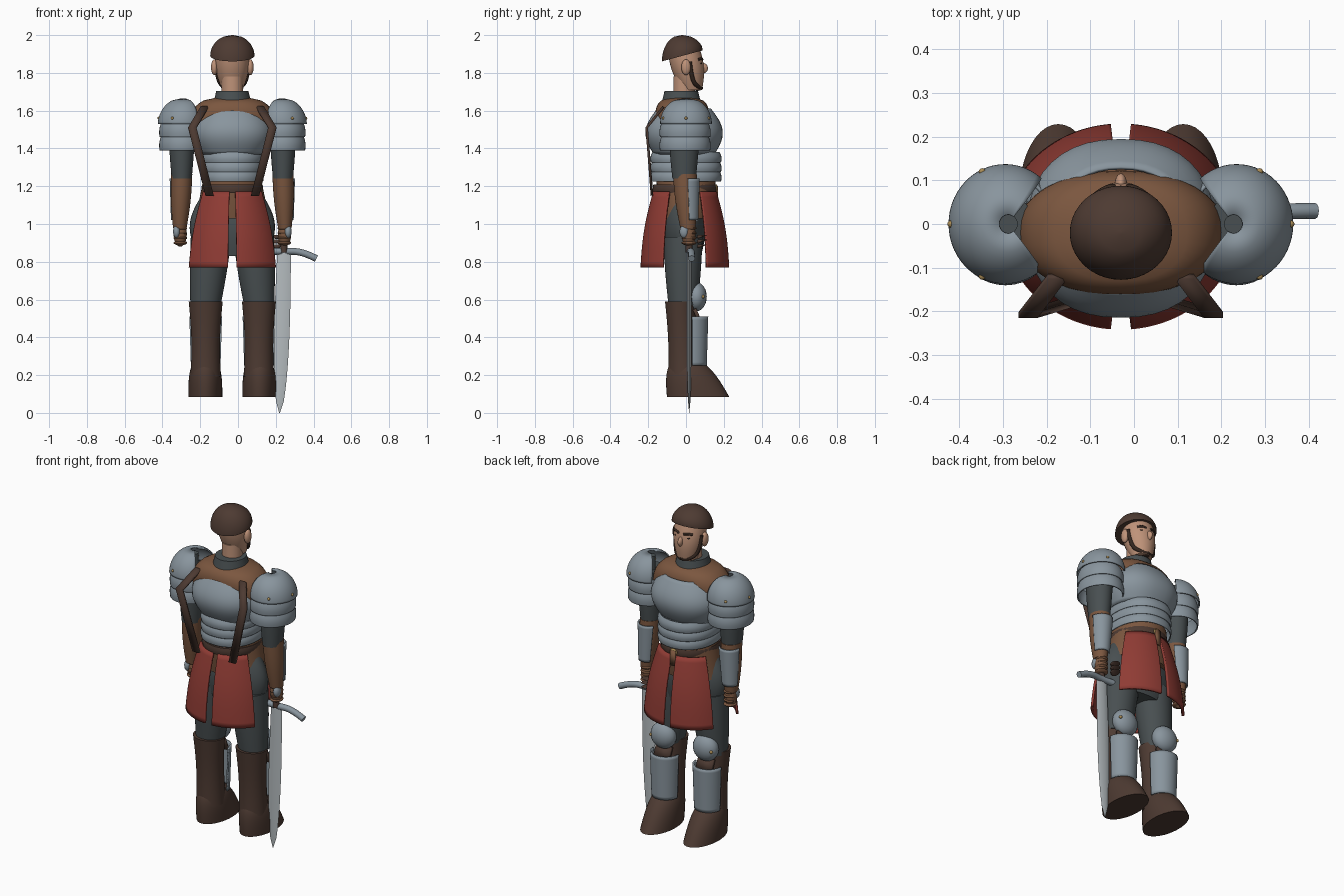
import bpy, bmesh
from math import copysign, cos, sin, pi, radians, sqrt

cube = bpy.data.objects.get("Cube")
if cube:
    bpy.data.objects.remove(cube, do_unlink=True)

CENTRE = -.03          # body centre line; the sword widens the left side


def material(name, *rgb):
    mat = bpy.data.materials.new(name)
    mat.use_nodes = True
    mat.diffuse_color = (*rgb, 1)
    shader = mat.node_tree.nodes["Principled BSDF"]
    shader.inputs["Base Color"].default_value = mat.diffuse_color
    return mat


steel = material("steel", .25, .3, .34)
bright_steel = material("bright steel", .46, .5, .52)
red = material("red cloth", .28, .045, .035)
tan = material("tan leather", .2, .095, .05)
leather = material("dark leather", .075, .043, .032)
cloth = material("grey cloth", .065, .078, .082)
skin = material("skin", .52, .29, .19)
hair = material("hair", .035, .02, .014)
brass = material("brass", .4, .26, .09)


def link(name, data, mat):
    data.materials.append(mat)
    obj = bpy.data.objects.new(name, data)
    bpy.context.collection.objects.link(obj)
    return obj


def finish(name, bm, mat, thick=0):
    bmesh.ops.recalc_face_normals(bm, faces=bm.faces)
    mesh = bpy.data.meshes.new(name)
    bm.to_mesh(mesh)
    bm.free()
    mesh.shade_smooth()
    mesh.set_sharp_from_angle(angle=radians(40))
    obj = link(name, mesh, mat)
    if thick:
        solid = obj.modifiers.new("thickness", "SOLIDIFY")
        solid.thickness, solid.offset = thick, 0


def blend(value, t):
    """A pair runs from its first to its second value; a single number stays."""
    if isinstance(value, tuple):
        first, last = value
        return first + (last - first) * t
    return value


def part(name, mat, z, r, depth=1, x=0, y=0, bulge=0, dome=0, tilt=0, square=2,
         side=1, arc=None, thick=0, sides=40, steps=14):
    """Elliptical body between two heights: straight, bulged or domed.
    An arc makes it an open plate, and any thickness makes it a hollow shell."""
    bm = bmesh.new()
    angles = arc or (0, 360)
    count = sides + 1 if arc else sides
    rows = []
    for step in range(steps + 1):
        t = step / steps
        shape = 1 - sqrt(1 - t ** dome) if dome else t
        radius = blend(r, shape) + bulge * sin(pi * t)
        row = []
        for i in range(count):
            angle = radians(blend(angles, i / sides))
            across, along = (copysign(abs(f) ** (2 / square), f) for f in (cos(angle), sin(angle)))
            dy = radius * blend(depth, t) * along
            dx = blend(x, t) + radius * across
            height = blend(z, t) + tilt * (1 - t) * dy
            row.append(bm.verts.new((CENTRE + side * dx, blend(y, t) + dy, height)))
        rows.append(row)
    for low, high in zip(rows, rows[1:]):
        for i in range(sides):
            j = (i + 1) % count
            bm.faces.new((low[i], low[j], high[j], high[i]))
    if not arc and not thick:
        bm.faces.new(rows[0])
        bm.faces.new(rows[-1])
    finish(name, bm, mat, thick)


def ball(name, mat, x, y, z, rx, ry, rz, side=1):
    bm = bmesh.new()
    bmesh.ops.create_uvsphere(bm, u_segments=20, v_segments=12, radius=1)
    for vert in bm.verts:
        a, b, c = vert.co
        vert.co = (CENTRE + side * x + a * rx, y + b * ry, z + c * rz)
    finish(name, bm, mat)


def tube(name, mat, points, radius, side=1):
    curve = bpy.data.curves.new(name, "CURVE")
    curve.dimensions, curve.bevel_depth, curve.use_fill_caps = "3D", radius, True
    spline = curve.splines.new("NURBS")
    spline.points.add(len(points) - 1)
    for point, (x, y, z) in zip(spline.points, points):
        point.co = (CENTRE + side * x, y, z, 1)
    spline.use_endpoint_u, spline.order_u = True, 3
    link(name, curve, mat)


def strap(name, mat, points, width, thick, side=1):
    bm = bmesh.new()
    rows = [[bm.verts.new((CENTRE + side * x + edge * width / 2, y, z)) for edge in (-1, 1)]
            for x, y, z in points]
    for (a, b), (c, d) in zip(rows, rows[1:]):
        bm.faces.new((a, b, d, c))
    finish(name, bm, mat, thick)


# Head
part("head", skin, z=(1.71, 1.95), r=(.055, .08), y=(.03, -.015), bulge=.02)
part("neck", skin, z=(1.64, 1.78), r=.057, y=-.01)
part("cap", leather, z=(1.89, 2), r=(.117, .004), depth=.92, y=-.02, dome=2, tilt=.27)
ball("nose", skin, 0, .09, 1.825, .014, .026, .028)
ball("beard", hair, 0, .06, 1.72, .03, .03, .015)
ball("mouth", hair, 0, .08, 1.77, .028, .012, .006)

# Torso
part("collar", cloth, z=(1.64, 1.705), r=(.1, .085), depth=1.04, y=-.025)
part("padded_shoulders", tan, z=(1.45, 1.67), r=(.24, .08), depth=(.48, .75), y=-.02,
     dome=3, square=2.3)
part("breastplate", steel, z=(1.37, 1.61), r=(.165, .145), depth=.95, y=-.01, bulge=.056,
     square=2.3, thick=.008)
for i in range(3):
    low = 1.225 + .05 * i
    part("waist_lame", steel, z=(low, low + .056), r=(.16, .153), depth=1.14, bulge=.006,
         square=2.2, thick=.006)
part("jacket_hem", tan, z=(1.03, 1.25), r=(.195, .15), depth=(.68, 1.05))
part("belt", leather, z=(1.165, 1.21), r=.16, depth=1.03, y=-.008, bulge=.003)
part("hips", cloth, z=(.83, 1.17), r=(.18, .15), depth=.5, y=-.01, bulge=.06)
strap("belt_tongue", tan, [(0, .165, 1.2), (0, .165, 1.11)], .035, .008)
ball("buckle", brass, 0, .16, 1.19, .024, .008, .02)

for side in (-1, 1):
    # Face details
    ball("ear", skin, .095, 0, 1.83, .018, .025, .042, side)
    ball("eye", hair, .035, .077, 1.85, .016, .008, .006, side)
    tube("eyebrow", hair, [(.015, .085, 1.87), (.035, .085, 1.88), (.06, .064, 1.87)], .007, side)
    tube("side_beard", hair, [(.088, .02, 1.86), (.08, .03, 1.76), (.04, .07, 1.72),
                              (0, .08, 1.72)], .011, side)

    # Skirt panels and back straps
    for name, start, end in (("front", 30, 85), ("back", -30, -85)):
        part(name + "_skirt_panel", red, z=(.77, 1.17), r=(.26, .174), depth=(.88, .93), y=-.006,
             bulge=.014, side=side, arc=(start, end), thick=.014)
    strap("back_strap", leather, [(.145, -.12, 1.62), (.212, -.208, 1.51), (.12, -.18, 1.15)],
          .044, .014, side)

    # Shoulder armour; the dome is open towards the neck
    part("shoulder_dome", steel, z=(1.53, 1.66), r=(.126, .02), depth=1.06, x=(.265, .258),
         dome=2, side=side, arc=(-130, 130), thick=.007)
    part("shoulder_pin", cloth, z=(1.55, 1.64), r=.022, x=.258, side=side)
    for low in (1.39, 1.46):
        part("shoulder_lame", steel, z=(low, low + .08), r=(.118, .108), depth=1.1, x=.264, y=-.005,
             bulge=.006, side=side, thick=.007)
    for turn in (-65, 0, 65):
        angle = radians(turn)
        ball("shoulder_rivet", brass, .265 + .124 * cos(angle), .132 * sin(angle), 1.56,
             .008, .008, .008, side)

    # Arms
    part("sleeve", cloth, z=(1.24, 1.56), r=(.053, .07), depth=1.17, x=.268, y=-.01,
         bulge=.004, side=side)
    part("forearm", tan, z=(.98, 1.265), r=(.036, .056), depth=1.12, x=(.278, .268), y=(.01, -.006),
         bulge=.006, side=side)
    part("bracer", steel, z=(1.02, 1.24), r=(.044, .06), depth=1.08, x=(.277, .268), y=(.013, .004),
         side=side, arc=(5, 145), thick=.008)
    ball("glove", tan, .276, .014, .945, .035, .037, .065, side)
    for i in range(4):
        ball("finger", tan, .275, .016, .9 + i * .026, .036, .04, .013, side)
    ball("hand_plate", steel, .295, -.008, .96, .019, .026, .035, side)

    # Legs
    part("trouser_leg", cloth, z=(.57, .93), r=(.08, .108), depth=.96, x=(.142, .112), y=-.016,
         bulge=.004, side=side)
    part("boot_shaft", leather, z=(.19, .59), r=(.08, .09), depth=(1.06, .9), x=.141, y=(-.01, -.03),
         bulge=-.009, side=side)
    part("boot_foot", leather, z=(.085, .27), r=(.09, .05), depth=(1.83, 1.35), x=.143, y=(.064, .004),
         dome=3, side=side)
    part("shin_plate", steel, z=(.25, .51), r=(.074, .082), depth=.98, x=.141, y=.033, side=side,
         arc=(0, 180), thick=.009)
    ball("knee_cop", steel, .14, .055, .615, .078, .055, .077, side)
    ball("knee_rivet", brass, .2, .09, .615, .009, .009, .009, side)
    strap("knee_strap", leather, [(.14, .045, .55), (.14, .075, .48)], .1, .02, side)

# Sword and coiled cord on the left side
part("sword_blade", bright_steel, z=(.85, 0), r=(.036, .002), depth=.3, x=(.274, .25), y=.017,
     bulge=.006, dome=4, sides=4)
tube("sword_guard", steel, [(.09, .03, .82), (.17, .03, .855), (.27, .02, .855),
                            (.37, .03, .855), (.445, .03, .817)], .018)
tube("sword_grip", leather, [(.273, .016, .85), (.275, .016, .94), (.277, .014, 1.03)], .018)
for i in range(3):
    low = .88 + i * .025
    part("cord_coil", leather, z=(low, low + .012), r=.022, x=.235, y=.085, bulge=.005, tilt=.4)
